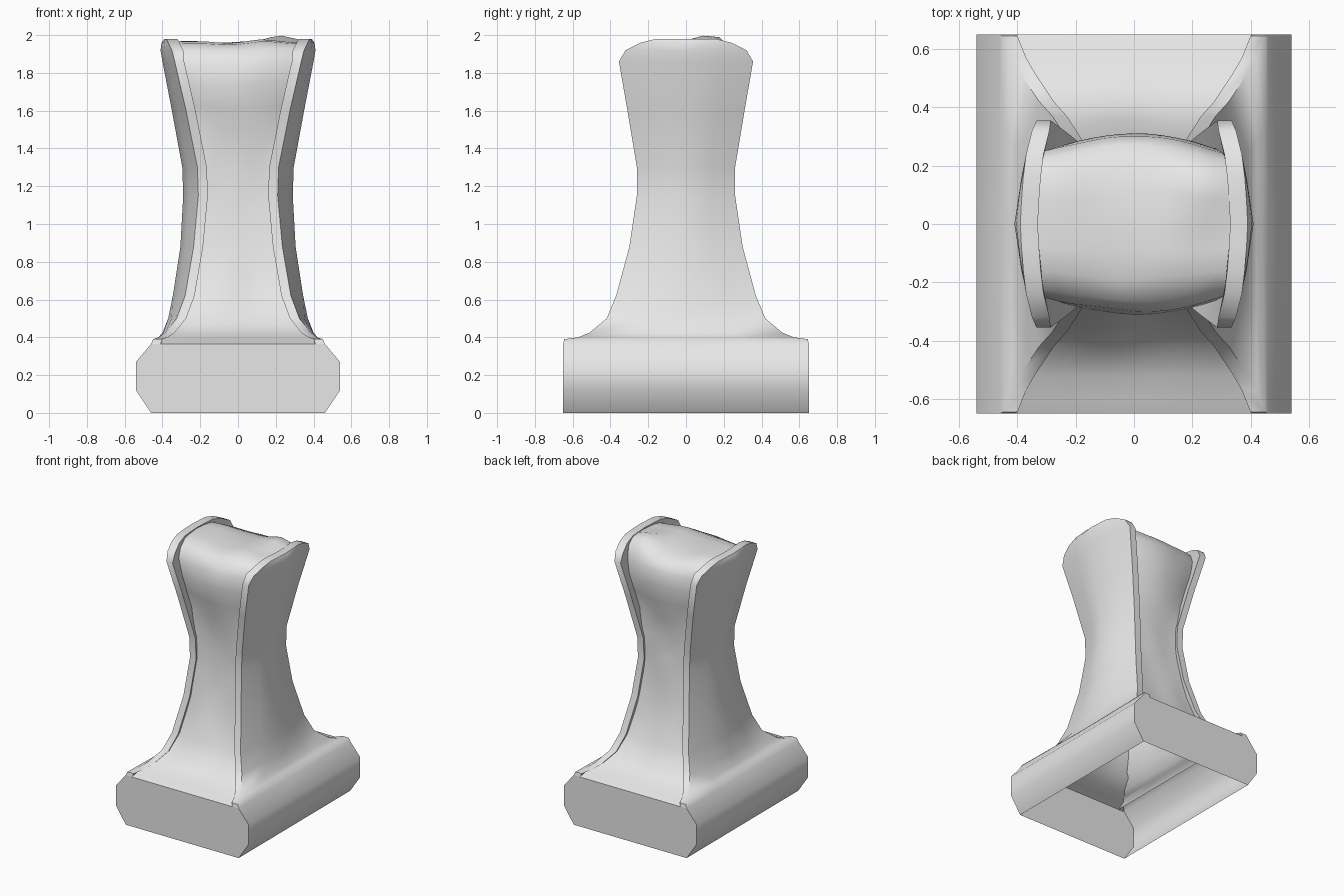
import bpy
import bmesh
from math import radians, exp
from mathutils import Vector, noise

cube = bpy.data.objects.get("Cube")
if cube:
    bpy.data.objects.remove(cube)

grey = bpy.data.materials.new("plain grey")
grey.use_nodes = True
grey.diffuse_color = (0.8, 0.8, 0.8, 1)
grey.node_tree.nodes["Principled BSDF"].inputs["Base Color"].default_value = (0.8, 0.8, 0.8, 1)


def grid(bm, rows):
    """Skin a list of equally long rows of points."""
    verts = [[bm.verts.new(p) for p in row] for row in rows]
    for a, b in zip(verts, verts[1:]):
        for i in range(len(a) - 1):
            bm.faces.new((a[i], a[i + 1], b[i + 1], b[i]))
    return verts


def finish(bm, name, outward):
    """Make normals consistent, with the first face looking outward."""
    bmesh.ops.recalc_face_normals(bm, faces=bm.faces)
    bm.faces.ensure_lookup_table()
    bm.normal_update()
    if bm.faces[0].normal.dot(Vector(outward)) < 0:
        bmesh.ops.reverse_faces(bm, faces=bm.faces)
    mesh = bpy.data.meshes.new(name)
    bm.to_mesh(mesh)
    bm.free()
    mesh.materials.append(grey)
    ob = bpy.data.objects.new(name, mesh)
    bpy.context.collection.objects.link(ob)
    bpy.ops.object.select_all(action='DESELECT')
    ob.select_set(True)
    bpy.context.view_layer.objects.active = ob
    bpy.ops.object.shade_smooth_by_angle(angle=radians(50))
    return ob


# Side profile: height, half depth, x at the middle, x at the front and back edge
SIDE = [
    (0, .65, .46, .46), (.12, .65, .54, .54), (.27, .65, .54, .54),
    (.365, .65, .46, .46), (.39, .645, .44, .45), (.40, .57, .42, .42),
    (.425, .51, .40, .385), (.5, .42, .37, .325), (.62, .37, .345, .28),
    (.88, .30, .305, .235), (1.15, .26, .29, .21), (1.3, .26, .295, .215),
    (1.6, .31, .35, .275), (1.86, .355, .40, .335), (1.92, .32, .41, .35),
    (1.96, .24, .405, .37), (1.98, .16, .39, .38),
]
FOOT = 3
BOW = [(-1, 0), (-.5, .6), (0, 1), (.5, .6), (1, 0)]


def side_row(row, s, inset=0):
    z, depth, mid, edge = row
    return [(s * (edge + (mid - edge) * f - inset), t * depth, z) for t, f in BOW]


# Side panels, continuous with the sides of the base
for s, name in ((1, "left_side_panel"), (-1, "right_side_panel")):
    bm = bmesh.new()
    outer = grid(bm, [side_row(r, s) for r in SIDE])
    inner = grid(bm, [side_row(r, s, .05 + .01 * (r[0] > 1.9)) for r in SIDE[FOOT:]])
    shell = outer[FOOT:]
    for k in (0, -1):
        for i in range(len(inner) - 1):
            bm.faces.new((shell[i][k], shell[i + 1][k], inner[i + 1][k], inner[i][k]))
    for i in range(len(BOW) - 1):
        bm.faces.new((shell[-1][i], shell[-1][i + 1], inner[-1][i + 1], inner[-1][i]))
    finish(bm, name, (s, 0, -.5))

# End plates of the open-bottomed base
for y, name in ((-.65, "front_base_plate"), (.65, "back_base_plate")):
    bm = bmesh.new()
    half = [(r[3], y, r[0]) for r in SIDE[:FOOT + 1]]
    bm.faces.new([bm.verts.new(p) for p in half + [(-x, b, z) for x, b, z in half[::-1]]])
    finish(bm, name, (0, y, 0))

# Rough core between the panels: height, depth, half width
CORE = [
    (.365, .65, .455), (.385, .60, .41), (.41, .52, .37), (.47, .42, .32),
    (.6, .345, .265), (.75, .295, .235), (.9, .265, .21), (1.05, .24, .19),
    (1.2, .23, .185), (1.35, .235, .20), (1.5, .255, .23), (1.63, .285, .26),
    (1.75, .31, .285), (1.85, .30, .305), (1.92, .265, .32), (1.955, .19, .34),
    (1.965, .1, .35),
]
path = [(z, -y, w) for z, y, w in CORE] + [(1.965, 0, .36)]
path += [(z, y, w) for z, y, w in CORE[::-1]]
COLUMNS = 12
rows = []
for z, y, w in path:
    row = []
    for i in range(COLUMNS + 1):
        u = 2 * i / COLUMNS - 1
        p = Vector((u * w, y, z))
        fade = min(1, (z - .365) * 5)
        if z > 1.4:
            p.y *= 1 - .17 * u * u
        p += noise.noise_vector(p * 4.5) * .022 * fade * (1 - .5 * u * u)
        p.x = u * w
        # raised lump at the back of the top
        if z > 1.9:
            p.z += .035 * exp(-((p.x - .24) ** 2 + (p.y - .14) ** 2) / .008)
            p.z = min(p.z, 2)
        row.append(p)
    rows.append(row)
bm = bmesh.new()
grid(bm, rows)
finish(bm, "rough_core", (0, -.2, 1))
